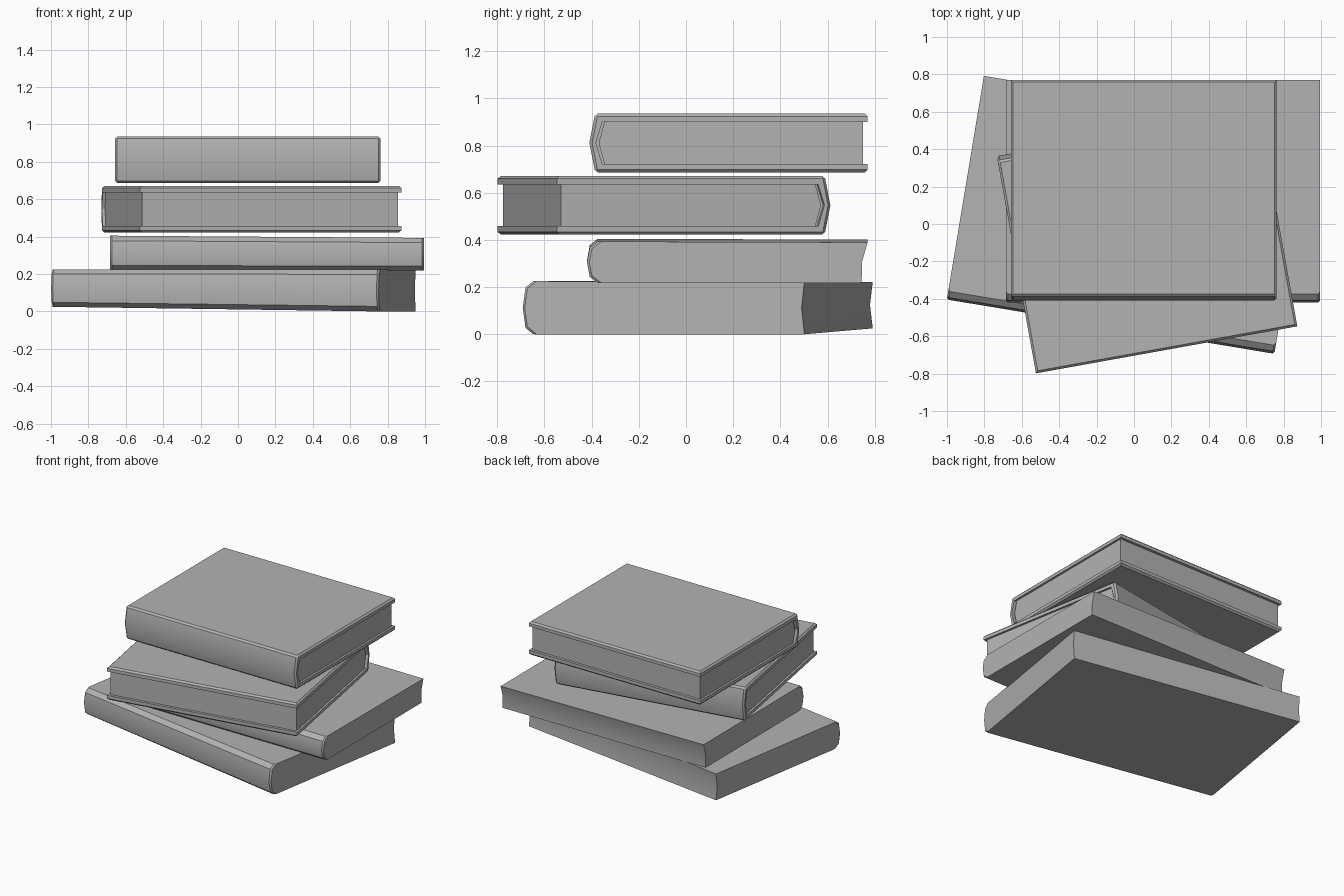
import bpy, bmesh
from math import radians

if "Cube" in bpy.data.objects:
    bpy.data.objects.remove(bpy.data.objects["Cube"])

grey = bpy.data.materials.new("book_grey")
grey.diffuse_color = (0.45, 0.45, 0.45, 1)
grey.use_nodes = True
grey.node_tree.nodes["Principled BSDF"].inputs["Base Color"].default_value = grey.diffuse_color


def prism(name, profile, length, loc, turn=0.0, edit=None, smooth=30):
    """Extrude a (y, z) profile along x, centred, then place and turn it."""
    bm = bmesh.new()
    a, b = [[bm.verts.new((x, y, z)) for y, z in profile]
            for x in (-length / 2, length / 2)]
    n = len(profile)
    bm.faces.new(a)
    bm.faces.new(b)
    for i in range(n):
        j = (i + 1) % n
        bm.faces.new((a[i], a[j], b[j], b[i]))
    bmesh.ops.recalc_face_normals(bm, faces=bm.faces)
    if edit:
        edit(bm)
    bmesh.ops.recalc_face_normals(bm, faces=bm.faces)
    me = bpy.data.meshes.new(name)
    bm.to_mesh(me)
    bm.free()
    me.shade_smooth()
    me.set_sharp_from_angle(angle=radians(smooth))
    me.materials.append(grey)
    ob = bpy.data.objects.new(name, me)
    bpy.context.collection.objects.link(ob)
    ob.location = loc
    ob.rotation_euler.z = radians(turn)
    return ob


def hardback(name, loc, turn):
    """C-shaped cover with a peaked spine, around an inset page block."""
    L, h, t = 1.42, 0.25, 0.036
    m = h / 2
    cover = [(0.59, 0), (0.59, t), (-0.535, t), (-0.562, m), (-0.535, h - t),
             (0.59, h - t), (0.59, h), (-0.565, h), (-0.59, m), (-0.565, 0)]

    def bevel_outside(bm):
        def outer(v):
            return v.co.z < 0.001 or v.co.z > h - 0.001 or v.co.y < -0.585
        edges = [e for e in bm.edges if all(outer(v) for v in e.verts)
                 and e.calc_face_angle() > radians(35)]
        bmesh.ops.bevel(bm, geom=edges, offset=0.012, segments=1,
                        affect='EDGES', profile=0.5)

    prism(name + "_cover", cover, L, loc, turn, bevel_outside)
    pages = [(0.57, t - 0.004), (-0.525, t - 0.004), (-0.55, m),
             (-0.525, h - t + 0.004), (0.57, h - t + 0.004)]
    prism(name + "_pages", pages, L - 0.03, loc, turn)
    # lining that closes the groove between pages and spine
    lining = [(-0.4, t - 0.01), (-0.54, t - 0.01), (-0.57, m),
              (-0.54, h - t + 0.01), (-0.4, h - t + 0.01)]
    prism(name + "_spine_lining", lining, L - 0.06, loc, turn)


def paperback(name, length, depth, h, loc, turn, lean, warp):
    """Solid block with a chamfered spine and a hollow fore edge."""
    d = depth / 2
    prof = [(-d + 0.045, 0), (-d + 0.012, 0.027), (-d, h / 2),
            (-d + 0.012, h - 0.027), (-d + 0.045, h),
            (d, h - 0.004), (d - 0.012 - lean / 2, h / 2), (d - lean, 0)]

    def edit(bm):
        # chamfer the ends of the spine
        ends = [e for e in bm.edges
                if all(v.co.y < -d + 0.06 for v in e.verts)
                and abs(e.verts[0].co.x - e.verts[1].co.x) < 1e-5]
        bmesh.ops.bevel(bm, geom=ends, offset=0.01, segments=1,
                        affect='EDGES', profile=0.5)
        # slight lengthwise warp of the lower or upper cover
        for v in bm.verts:
            warp(v, v.co.x / length + 0.5)

    prism(name, prof, length, loc, turn, edit, 32)


def warp_bottom(v, u):
    v.co.z += (1 - v.co.z / 0.225) * 0.025 * (1 - u)


def warp_top(v, u):
    v.co.z -= v.co.z / 0.19 * 0.012 * u


# two paperbacks at the bottom, two hardbacks on top
paperback("bottom_book", 1.775, 1.212, 0.225, (-0.026, 0.049, 0), -9.4,
          0.0, warp_bottom)
paperback("second_book", 1.68, 1.19, 0.187, (0.155, 0.175, 0.218), 0,
          0.025, warp_top)
hardback("third_book", (0.07, -0.092, 0.422), 190.2)
hardback("top_book", (0.052, 0.18, 0.686), 0)
